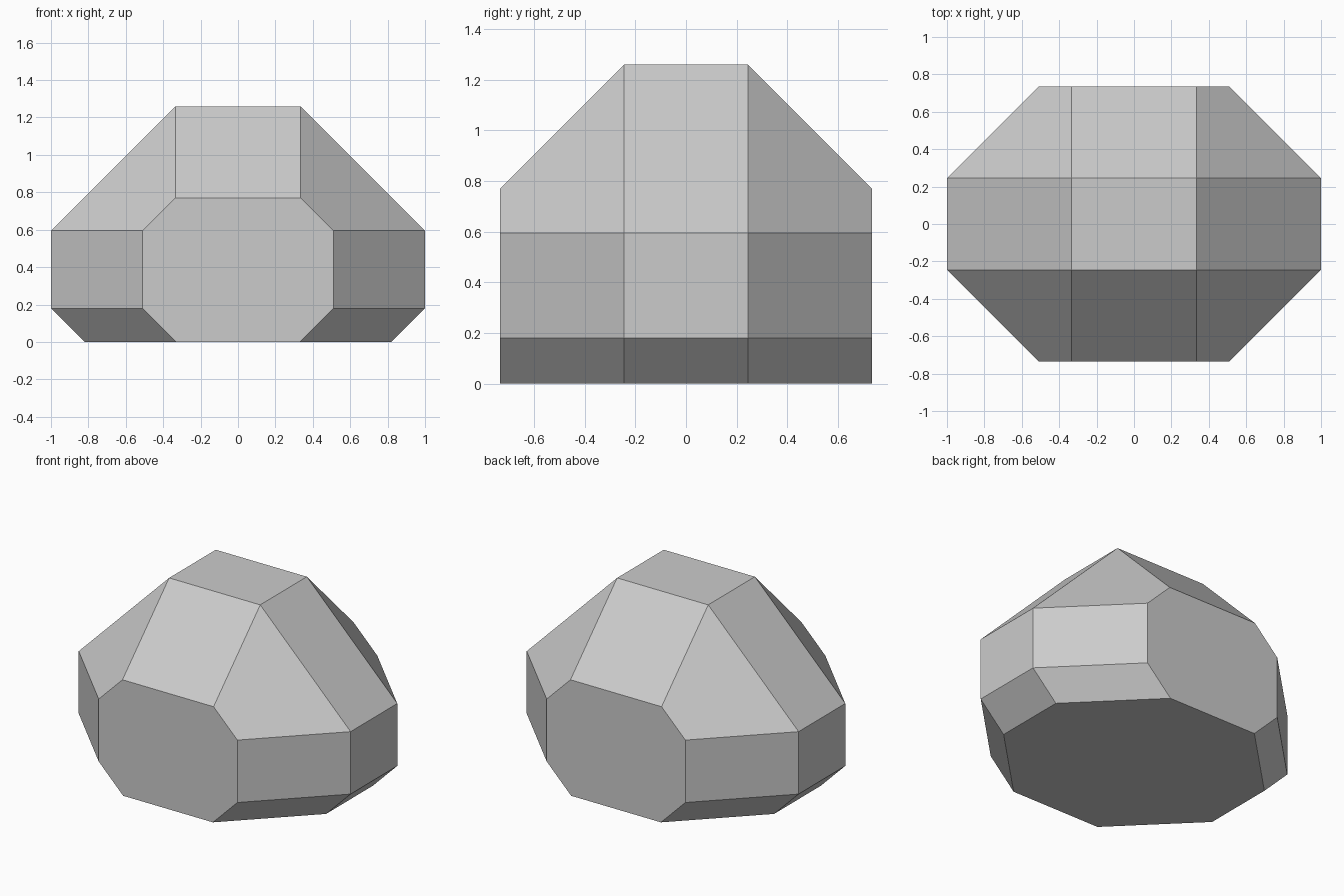
import bpy, bmesh, math

cube = bpy.data.objects.get("Cube")
if cube:
    bpy.data.objects.remove(cube, do_unlink=True)

stone = bpy.data.materials.new("light_grey_stone")
stone.use_nodes = True
stone.diffuse_color = (0.6, 0.6, 0.6, 1)
stone.node_tree.nodes["Principled BSDF"].inputs["Base Color"].default_value = (0.6, 0.6, 0.6, 1)

# Corners of one quarter of the faceted stone
quarter = [
    (0.335, 0.245, 1.26),                                                     # crown
    (0.335, 0.735, 0.77), (0.51, 0.735, 0.595),                               # upper front
    (0.51, 0.735, 0.18), (0.33, 0.735, 0),                                    # lower front
    (1, 0.245, 0.595), (1, 0.245, 0.18), (0.82, 0.245, 0),                    # side and base
]

# Mirror the quarter both ways, wrap it and merge coplanar triangles into facets
bm = bmesh.new()
for sx in (-1, 1):
    for sy in (-1, 1):
        for x, y, z in quarter:
            bm.verts.new((sx * x, sy * y, z))
bmesh.ops.convex_hull(bm, input=bm.verts)
bmesh.ops.dissolve_limit(bm, angle_limit=math.radians(3), verts=bm.verts, edges=bm.edges)
bmesh.ops.recalc_face_normals(bm, faces=bm.faces)

mesh = bpy.data.meshes.new("faceted_stone")
bm.to_mesh(mesh)
bm.free()
mesh.materials.append(stone)
bpy.context.collection.objects.link(bpy.data.objects.new("faceted_stone", mesh))
